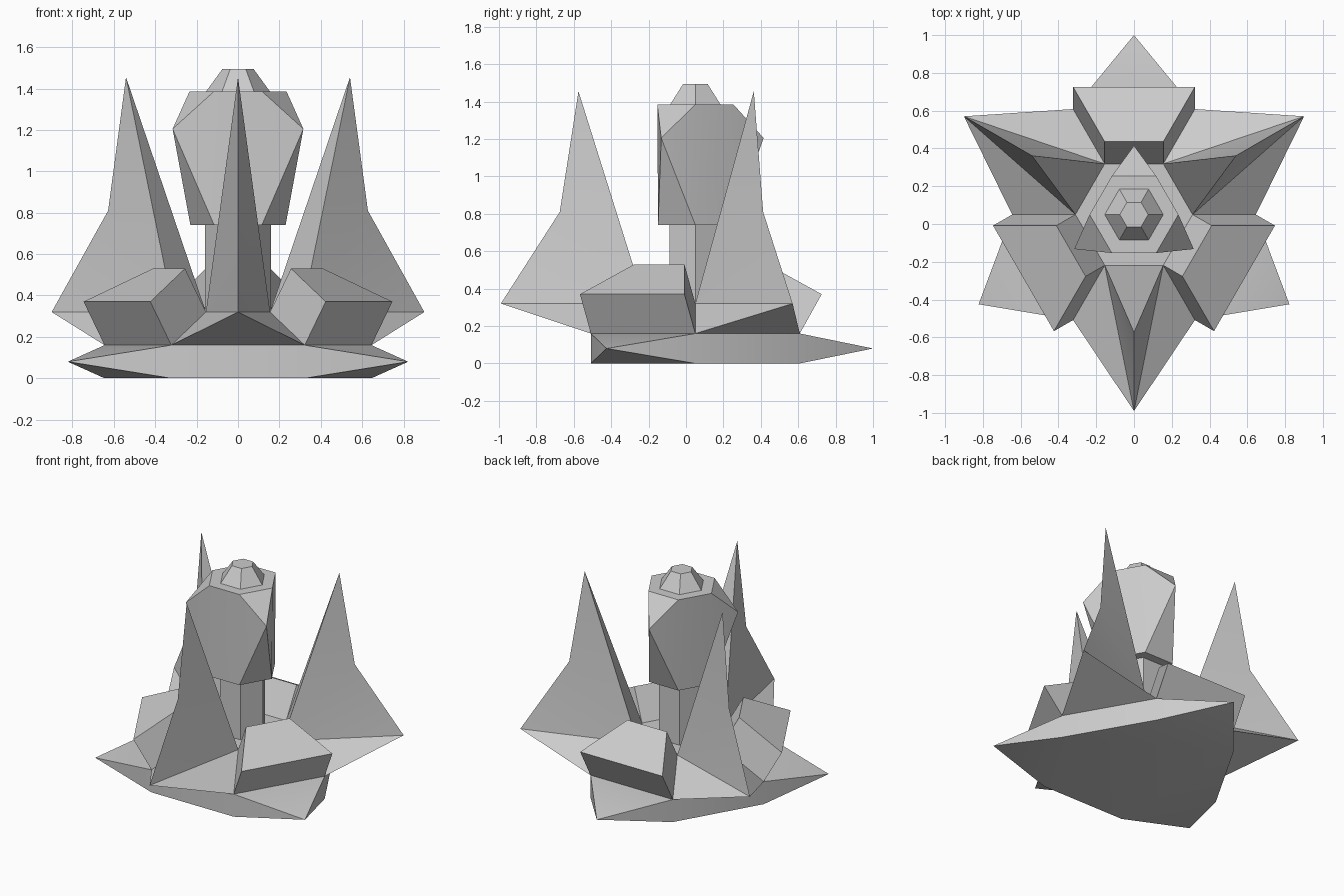
import bpy, bmesh
from math import radians
from mathutils import Vector, Matrix

if "Cube" in bpy.data.objects:
    bpy.data.objects.remove(bpy.data.objects["Cube"], do_unlink=True)

CENTRE = Vector((0, 0.05, 0))   # axis of the threefold symmetry

stone = bpy.data.materials.new("grey_stone")
stone.use_nodes = True
GREY = (0.6, 0.6, 0.6, 1)
stone.diffuse_color = GREY
stone.node_tree.nodes["Principled BSDF"].inputs["Base Color"].default_value = GREY


def finish(bm, name):
    """Turn a bmesh into a placed, shaded object."""
    bmesh.ops.recalc_face_normals(bm, faces=bm.faces)
    mesh = bpy.data.meshes.new(name)
    bm.to_mesh(mesh)
    bm.free()
    mesh.materials.append(stone)
    obj = bpy.data.objects.new(name, mesh)
    obj.location = CENTRE
    bpy.context.collection.objects.link(obj)
    bpy.ops.object.select_all(action='DESELECT')
    bpy.context.view_layer.objects.active = obj
    obj.select_set(True)
    bpy.ops.object.shade_smooth_by_angle(angle=radians(20))
    return obj


def turned(angle, points):
    spin = Matrix.Rotation(radians(angle), 3, 'Z')
    return [spin @ Vector(p) for p in points]


def hex_frustum(name, r0, r1, z0, z1, point=None):
    """Six-sided tier; point=(radius, z) draws every second side out to a tip."""
    bm = bmesh.new()
    rings = []
    for r, z in ((r0, z0), (r1, z1)):
        rings.append([bm.verts.new(turned(60 * i, [(r, 0, z)])[0]) for i in range(6)])
    low, high = rings
    bm.faces.new(low[::-1])
    bm.faces.new(high)
    for i in range(6):
        j = (i + 1) % 6
        side = bm.faces.new((low[i], low[j], high[j], high[i]))
        if point and i % 2:
            tip = bmesh.ops.poke(bm, faces=[side])["verts"][0]
            tip.co = turned(60 * i + 30, [(point[0], 0, point[1])])[0]
    return finish(bm, name)


def solid(name, points, faces):
    bm = bmesh.new()
    verts = [bm.verts.new(p) for p in points]
    for f in faces:
        bm.faces.new([verts[i] for i in f])
    return finish(bm, name)


# Stacked tiers on the central axis
R, TOP = 0.645, 0.31            # plinth radius at the bottom and top
hex_frustum("base_plate", R, R, 0, 0.16, point=(0.95, 0.08))
hex_frustum("plinth", R, TOP, 0.16, 0.32)
hex_frustum("column", 0.16, 0.16, 0.32, 0.74)
hex_frustum("head", 0.23, 0.235, 0.74, 1.385, point=(0.365, 1.205))
hex_frustum("cap", 0.155, 0.075, 1.385, 1.495)

# One sloping plinth side, facing -y: two outer and two inner corners
APOTHEM = 0.866
side = [(-R / 2, -R * APOTHEM, 0.16), (R / 2, -R * APOTHEM, 0.16),
        (TOP / 2, -TOP * APOTHEM, 0.32), (-TOP / 2, -TOP * APOTHEM, 0.32)]
places = ("front", "left", "right")

# Tall blades: outer tip, waist and peak in the middle plane
blade_ridge = [(0, -1.04, 0.32), (0, -0.725, 0.81), (0, -0.625, 1.455)]
blade_faces = [(0, 1, 4), (1, 2, 4), (3, 0, 4), (2, 3, 6),
               (2, 4, 5), (2, 5, 6), (3, 5, 4), (3, 6, 5)]
for i, place in enumerate(places):
    solid(place + "_blade", turned(120 * i, side + blade_ridge), blade_faces)

# Blocks raised squarely off the other three plinth sides
lift = Vector((0, -0.117, 0.21))
block = side + [Vector(p) + lift for p in side]
block_faces = [(4, 5, 6, 7)] + [(k, (k + 1) % 4, (k + 1) % 4 + 4, k + 4) for k in range(4)]
for i, place in enumerate(("back", "front_right", "front_left")):
    solid(place + "_block", turned(180 + 120 * i, block), block_faces)
